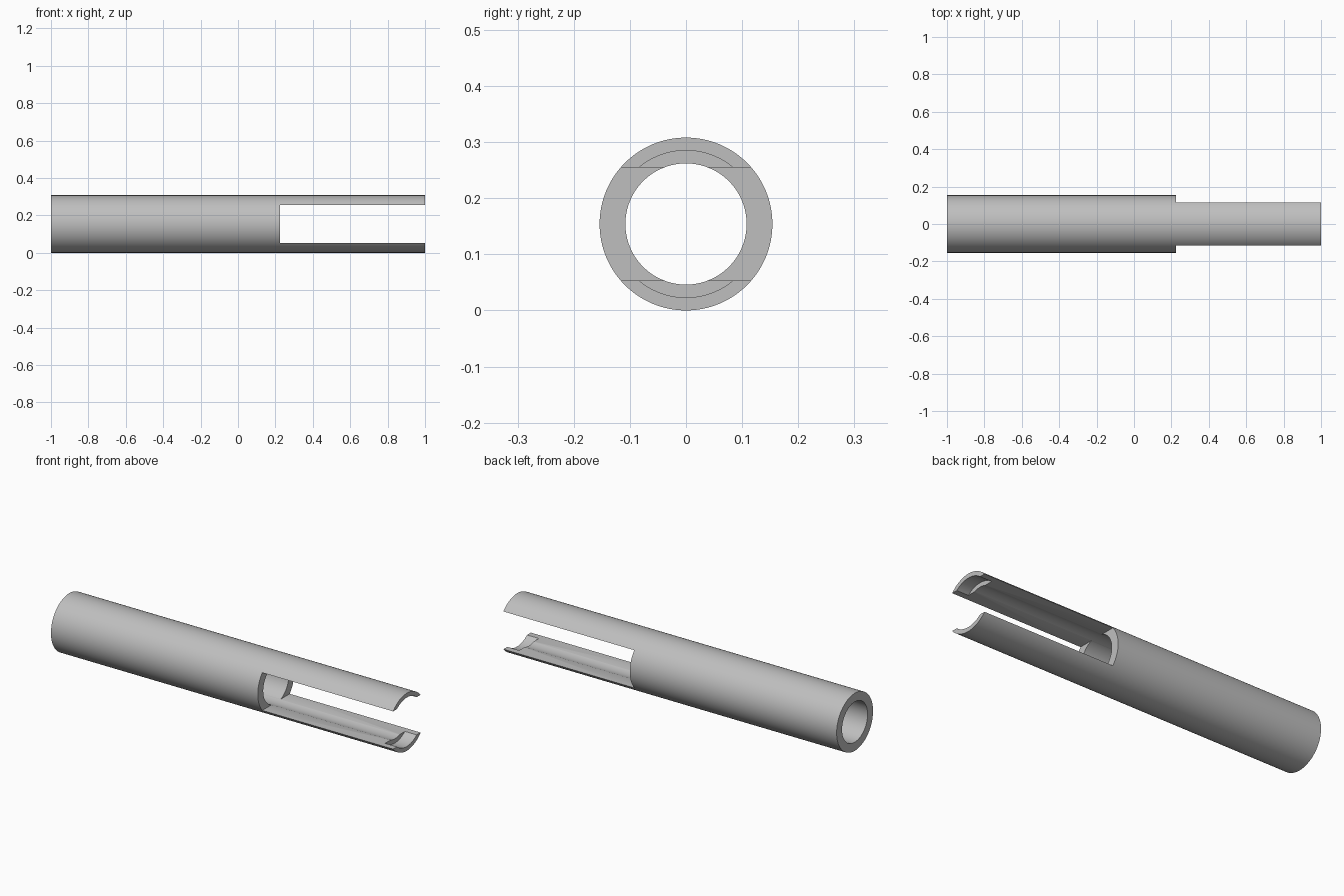
import bpy, bmesh, math
from mathutils import Matrix, Vector

cube = bpy.data.objects.get("Cube")
if cube:
    bpy.data.objects.remove(cube, do_unlink=True)

OUTER, BORE, RECESS = 0.154, 0.108, 0.131
RECESS_DEPTH = 0.07
SLOT_START, SLOT_HALF = 0.225, 0.101
SEGMENTS = 128

grey = bpy.data.materials.new("plain grey")
grey.use_nodes = True
colour = (0.52, 0.52, 0.52, 1)
grey.diffuse_color = colour
grey.node_tree.nodes["Principled BSDF"].inputs["Base Color"].default_value = colour


def add_object(name, bm):
    bmesh.ops.recalc_face_normals(bm, faces=bm.faces)
    mesh = bpy.data.meshes.new(name)
    bm.to_mesh(mesh)
    bm.free()
    mesh.materials.append(grey)
    obj = bpy.data.objects.new(name, mesh)
    bpy.context.collection.objects.link(obj)
    return obj


# Tube wall: closed section (x, radius) revolved about the x axis
section = [(-1, BORE), (-1, OUTER), (1, OUTER), (1, RECESS),
           (1 - RECESS_DEPTH, RECESS), (1 - RECESS_DEPTH, BORE)]
bm = bmesh.new()
rings = []
for i in range(SEGMENTS):
    a = math.tau * i / SEGMENTS
    rings.append([bm.verts.new((x, r * math.sin(a), OUTER + r * math.cos(a)))
                  for x, r in section])
for i, ring in enumerate(rings):
    following = rings[(i + 1) % SEGMENTS]
    for j in range(len(section)):
        k = (j + 1) % len(section)
        bm.faces.new((ring[j], ring[k], following[k], following[j]))
tube = add_object("slotted_tube", bm)

# Slot through both sides, open at the recessed end
bm = bmesh.new()
slot_end = 1.2
size = Vector((slot_end - SLOT_START, 1, 2 * SLOT_HALF))
centre = Vector(((slot_end + SLOT_START) / 2, 0, OUTER))
bmesh.ops.create_cube(bm, size=1, matrix=Matrix.LocRotScale(centre, None, size))
cutter = add_object("slot_cutter", bm)
cutter.hide_render = True

cut = tube.modifiers.new("slot", 'BOOLEAN')
cut.operation = 'DIFFERENCE'
cut.solver = 'EXACT'
cut.object = cutter

bpy.ops.object.select_all(action='DESELECT')
tube.select_set(True)
bpy.context.view_layer.objects.active = tube
bpy.ops.object.modifier_apply(modifier=cut.name)
bpy.data.objects.remove(cutter, do_unlink=True)
bpy.ops.object.shade_smooth_by_angle(angle=math.radians(30))
